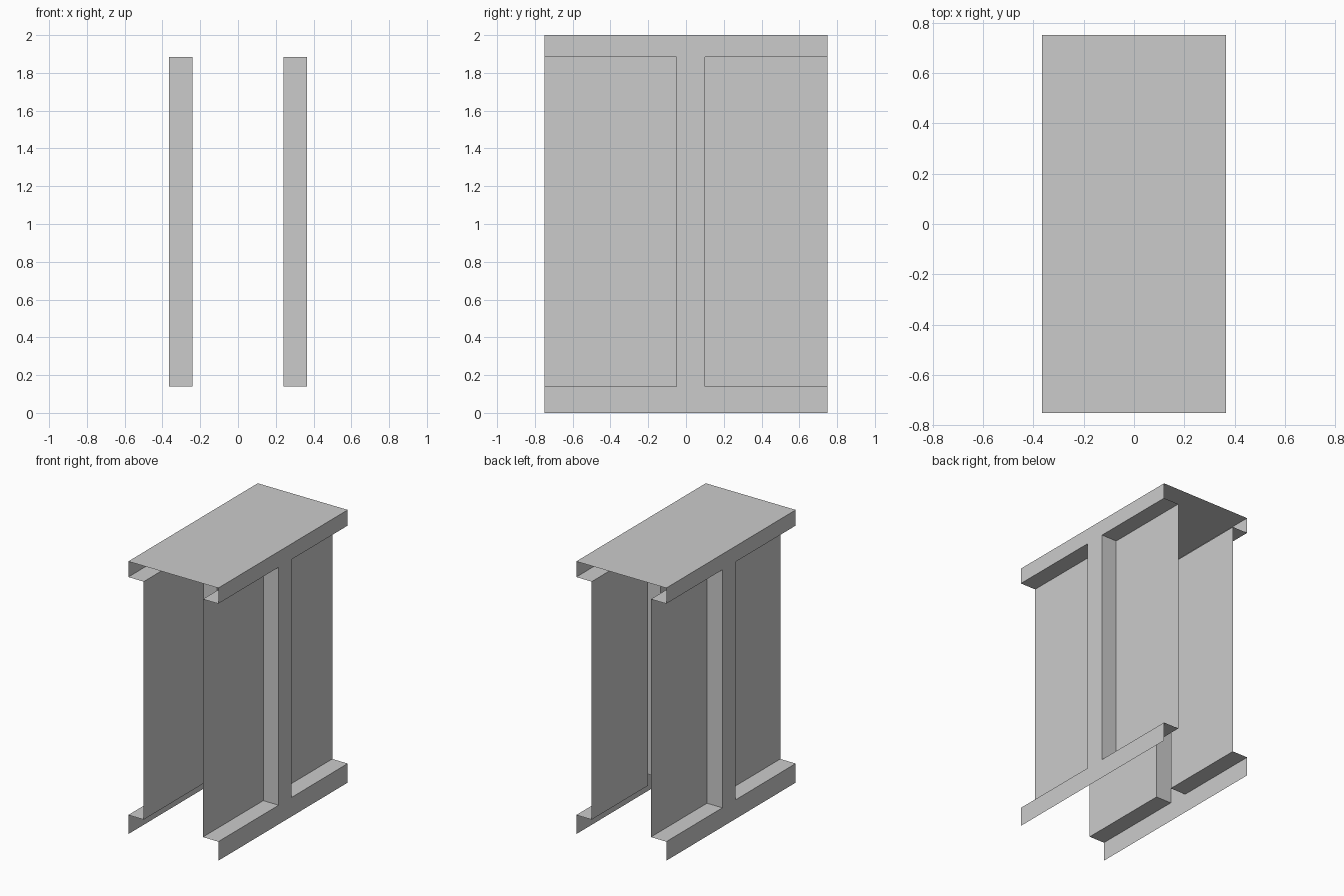
import bpy
import bmesh
from mathutils import Vector

if "Cube" in bpy.data.objects:
    bpy.data.objects.remove(bpy.data.objects["Cube"])

XO, XI = 0.365, 0.24          # outer skin, recessed panel
Y0, Y1 = -0.75, 0.75          # open ends
P0, P1 = -0.05, 0.10          # central post
Z0, Z1, Z2 = 0.14, 1.885, 2.0  # recess bottom, recess top, roof


def sheet(name, quads, mirror=True):
    """Object made of open rectangles: (corner, opposite corner, facing)."""
    bm = bmesh.new()
    for a, b, facing in quads:
        a, b, n = Vector(a), Vector(b), Vector(facing)
        flat = max(range(3), key=lambda i: abs(n[i]))
        u, v = [i for i in range(3) if i != flat]
        corners = []
        for s, t in ((0, 0), (1, 0), (1, 1), (0, 1)):
            c = a.copy()
            c[u] = b[u] if s else a[u]
            c[v] = b[v] if t else a[v]
            corners.append(bm.verts.new(c))
        f = bm.faces.new(corners)
        f.normal_update()
        if f.normal.dot(n) < 0:
            f.normal_flip()
    bmesh.ops.remove_doubles(bm, verts=bm.verts, dist=1e-5)
    me = bpy.data.meshes.new(name)
    bm.to_mesh(me)
    bm.free()
    ob = bpy.data.objects.new(name, me)
    bpy.context.collection.objects.link(ob)
    if mirror:
        ob.modifiers.new("both_walls", 'MIRROR').use_axis[0] = True
    return ob


OUT, UP, DOWN = (1, 0, 0), (0, 0, 1), (0, 0, -1)
bays = ((Y0, P0), (P1, Y1))

# Roof sheet
sheet("roof", [((-XO, Y0, Z2), (XO, Y1, Z2), UP)], mirror=False)

# Rails: outer band plus the ledge or soffit of each recess
sheet("top_rail", [((XO, Y0, Z1), (XO, Y1, Z2), OUT)] +
      [((XI, a, Z1), (XO, b, Z1), DOWN) for a, b in bays])
sheet("bottom_rail", [((XO, Y0, 0), (XO, Y1, Z0), OUT)] +
      [((XI, a, Z0), (XO, b, Z0), UP) for a, b in bays])

# Hollow post between the recesses
sheet("post", [((XO, P0, Z0), (XO, P1, Z1), OUT),
               ((XI, P0, Z0), (XO, P0, Z1), (0, -1, 0)),
               ((XI, P1, Z0), (XO, P1, Z1), (0, 1, 0))])

# Recessed wall panels
sheet("wall_panels", [((XI, a, Z0), (XI, b, Z1), OUT) for a, b in bays])
